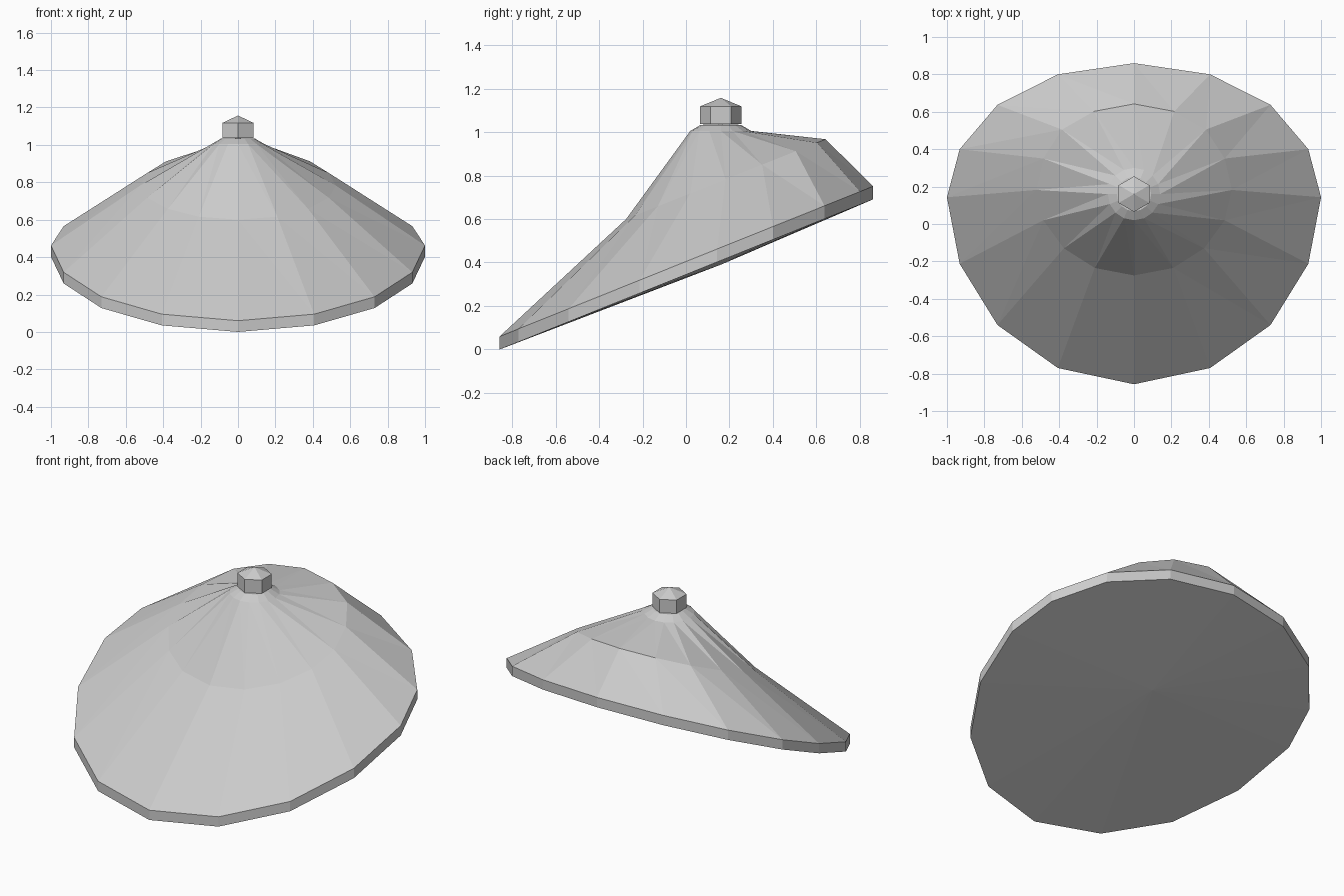
import bpy, bmesh
from math import sin, cos, pi

if "Cube" in bpy.data.objects:
    bpy.data.objects.remove(bpy.data.objects["Cube"])

N = 16


def finish(name, bm):
    bmesh.ops.recalc_face_normals(bm, faces=bm.faces)
    mesh = bpy.data.meshes.new(name)
    bm.to_mesh(mesh)
    bm.free()
    obj = bpy.data.objects.new(name, mesh)
    bpy.context.collection.objects.link(obj)
    return obj


def full_ring(bm, half, height):
    """Mirror a right-hand half outline (front to back) into a closed ring."""
    outline = half + [(-x, y) for x, y in half[-2:0:-1]]
    return [bm.verts.new((x, y, height(y))) for x, y in outline]


def round_half(r, cy):
    return [(r * cos(a), cy + r * sin(a))
            for a in (-pi / 2 + 2 * pi * k / N for k in range(N // 2 + 1))]


def bridge(bm, outer, inner):
    for k in range(N):
        j = (k + 1) % N
        bm.faces.new((outer[k], outer[j], inner[k]))
        bm.faces.new((outer[j], inner[j], inner[k]))


def fan(bm, ring, tip):
    v = bm.verts.new(tip)
    n = len(ring)
    for k in range(n):
        bm.faces.new((ring[k], ring[(k + 1) % n], v))


# Tilted conical canopy with its rim band, shoulder and neck
rim = [(0, -.857), (.407, -.77), (.73, -.54), (.932, -.213), (1, .143),
       (.932, .40), (.73, .637), (.407, .80), (0, .86)]
shoulder = [(0, -.275), (.21, -.235), (.375, -.13), (.485, .02), (.523, .182),
            (.485, .35), (.385, .505), (.215, .602), (0, .642)]
bm = bmesh.new()
rings = [
    full_ring(bm, rim, lambda y: .402 * (y + .857)),
    full_ring(bm, rim, lambda y: .402 * (y + .857) + .06),
    full_ring(bm, shoulder, lambda y: .6 + .4 * (y + .275)),
    full_ring(bm, round_half(.14, .16), lambda y: 1.005),
    full_ring(bm, round_half(.092, .16), lambda y: 1.033),
]
for a, b in zip(rings, rings[1:]):
    bridge(bm, a, b)
fan(bm, rings[0], (0, .16, .39))
fan(bm, rings[-1], (0, .16, 1.036))
finish("canopy", bm)

# Hexagonal finial with a pointed cap
bm = bmesh.new()
low, high = [[bm.verts.new((.095 * sin(k * pi / 3), .16 + .095 * cos(k * pi / 3), z))
              for k in range(6)] for z in (1.036, 1.118)]
for k in range(6):
    j = (k + 1) % 6
    bm.faces.new((low[k], low[j], high[j], high[k]))
bm.faces.new(low)
fan(bm, high, (0, .16, 1.157))
finish("finial", bm)
